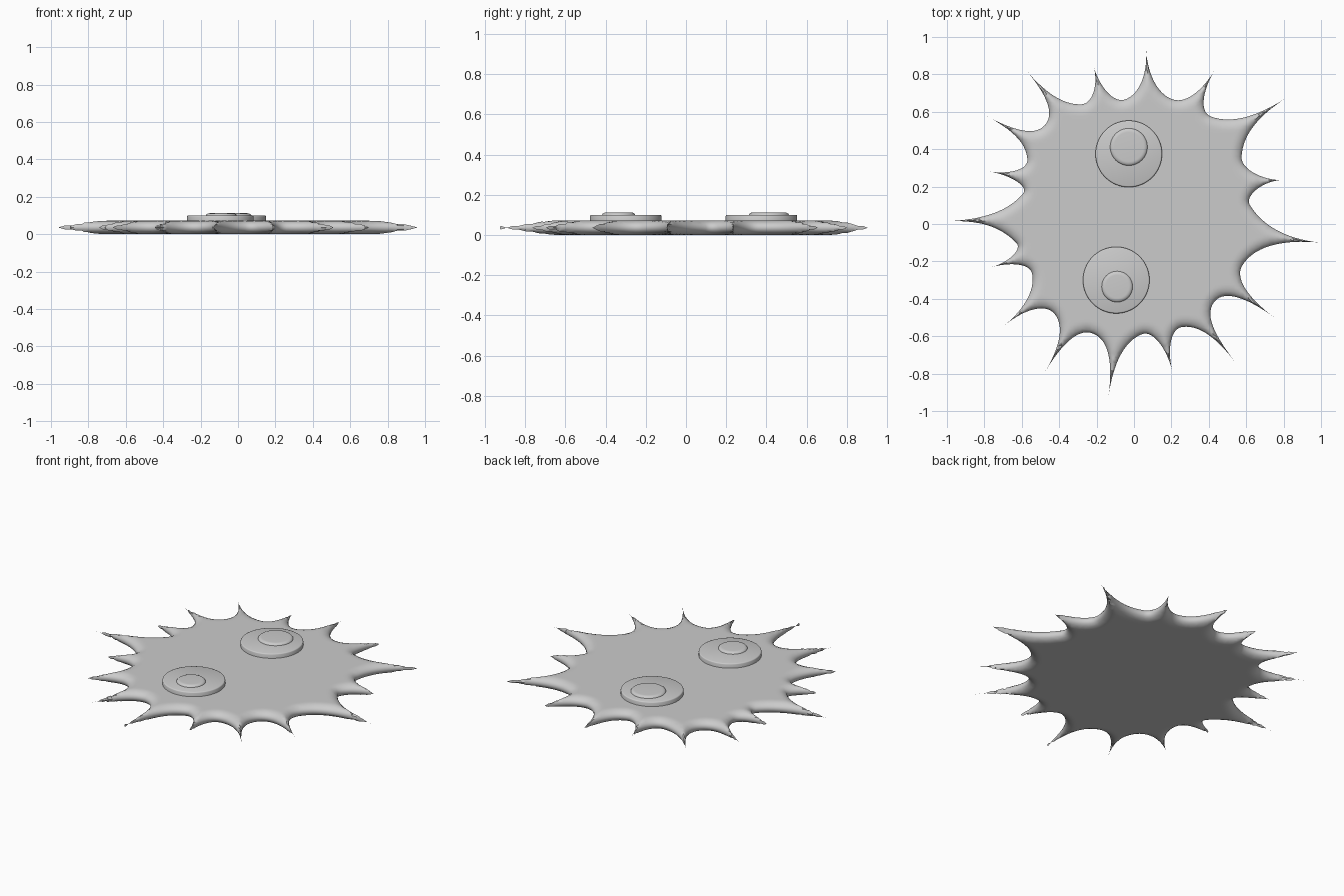
import bpy, bmesh, math
from mathutils import Vector, geometry, kdtree

if "Cube" in bpy.data.objects:
    bpy.data.objects.remove(bpy.data.objects["Cube"])

# Spike tips and the valleys that follow them, counterclockwise
TIPS = [(1.0, -.1), (.79, .235), (.815, .675), (.43, .82), (.065, .93), (-.215, .84),
        (-.575, .82), (-.785, .575), (-.77, .28), (-1.0, .015), (-.76, -.23), (-.69, -.54),
        (-.478, -.795), (-.137, -.925), (.205, -.785), (.55, -.75), (.75, -.5)]
VALLEYS = [(.62, .1), (.575, .36), (.41, .575), (.21, .665), (-.05, .665), (-.28, .64),
           (-.475, .53), (-.57, .345), (-.595, .16), (-.63, -.1), (-.545, -.265), (-.425, -.48),
           (-.22, -.585), (.04, -.59), (.26, -.55), (.43, -.415), (.58, -.22)]
HALF, ROUND, STEPS = .036, .055, 16


def outline():
    tips, vals = [Vector(p) for p in TIPS], [Vector(p) for p in VALLEYS]
    n, pts = len(tips), []
    for i in range(n):
        a, v, b = tips[i], vals[i], tips[(i + 1) % n]
        base_a = (vals[i - 1] + v) / 2
        base_b = (v + vals[(i + 1) % n]) / 2
        u = (b - a).normalized()
        la, lb = (a - v).length * .28, (b - v).length * .28
        pts += geometry.interpolate_bezier(a, a.lerp(base_a, .5), v - u * la, v, STEPS)[:-1]
        pts += geometry.interpolate_bezier(v, v + u * lb, b.lerp(base_b, .5), b, STEPS)[:-1]
    return [Vector((p[0], p[1])) for p in pts]


def make_object(name, bm):
    bmesh.ops.recalc_face_normals(bm, faces=bm.faces)
    me = bpy.data.meshes.new(name)
    bm.to_mesh(me)
    bm.free()
    ob = bpy.data.objects.new(name, me)
    bpy.context.collection.objects.link(ob)
    bpy.context.view_layer.objects.active = ob
    ob.select_set(True)
    bpy.ops.object.shade_smooth_by_angle(angle=math.radians(50))
    ob.select_set(False)
    return ob


def inflated_body(name):
    rim = outline()
    n = len(rim)
    # Dense rim samples give the distance from any inner point to the edge
    dense = [rim[i].lerp(rim[(i + 1) % n], k / 6) for i in range(n) for k in range(6)]
    kd = kdtree.KDTree(len(dense))
    for i, p in enumerate(dense):
        kd.insert(p.to_3d(), i)
    kd.balance()
    dist = lambda p: kd.find(p.to_3d())[2]
    pts = list(rim)
    # Inset rows near the edge
    for off in (.002, .007, .016):
        for i in range(n):
            t = (rim[(i + 1) % n] - rim[i - 1]).normalized()
            p = rim[i] + Vector((-t.y, t.x)) * off
            if dist(p) > off * .93:
                pts.append(p)
    # Grid over the interior
    step = .018
    m = int(1 / step) + 1
    for i in range(-m, m + 1):
        for j in range(-m, m + 1):
            p = Vector(((i + .5 * (j % 2)) * step, j * step))
            if dist(p) > .022:
                pts.append(p)
    edges = [(i, (i + 1) % n) for i in range(n)]
    co, _, faces, _, _, _ = geometry.delaunay_2d_cdt(pts, edges, [], 1, 1e-5)
    bm = bmesh.new()
    layers = []
    for side in (1, -1):
        row = []
        for p in co:
            d = min(dist(p) / ROUND, 1)
            h = HALF * math.sqrt(max(0, 1 - (1 - d) ** 2)) if d > .001 else 0
            row.append(bm.verts.new((p.x, p.y, HALF + side * h)))
        layers.append(row)
    for side, row in enumerate(layers):
        for f in faces:
            idx = f if side == 0 else f[::-1]
            bm.faces.new([row[k] for k in idx])
    bmesh.ops.remove_doubles(bm, verts=bm.verts, dist=1e-5)
    return make_object(name, bm)


def turned(name, x, y, profile, seg=64):
    # Revolve (radius, z) points about a vertical axis, capped at both ends
    bm = bmesh.new()
    rings = [[bm.verts.new((x + r * math.cos(2 * math.pi * k / seg),
                            y + r * math.sin(2 * math.pi * k / seg), z))
              for k in range(seg)] for r, z in profile]
    for a, b in zip(rings, rings[1:]):
        for k in range(seg):
            j = (k + 1) % seg
            bm.faces.new((a[k], a[j], b[j], b[k]))
    bm.faces.new(rings[0][::-1])
    bm.faces.new(rings[-1])
    return make_object(name, bm)


inflated_body("spiky_body")

# Eyes: flat disc with a rounded pupil button on top
for name, ex, ey, px, py, pr in (("back", -.028, .375, -.028, .412, .1),
                                 ("front", -.095, -.3, -.09, -.335, .083)):
    turned(name + "_eye_disc", ex, ey,
           [(.178, .06), (.178, .094), (.176, .098), (.171, .1)])
    arc = [(pr - .022 + .022 * math.cos(a * math.pi / 12), .098 + .014 * math.sin(a * math.pi / 12))
           for a in range(7)]
    turned(name + "_pupil", px, py, [(pr, .08)] + arc)
